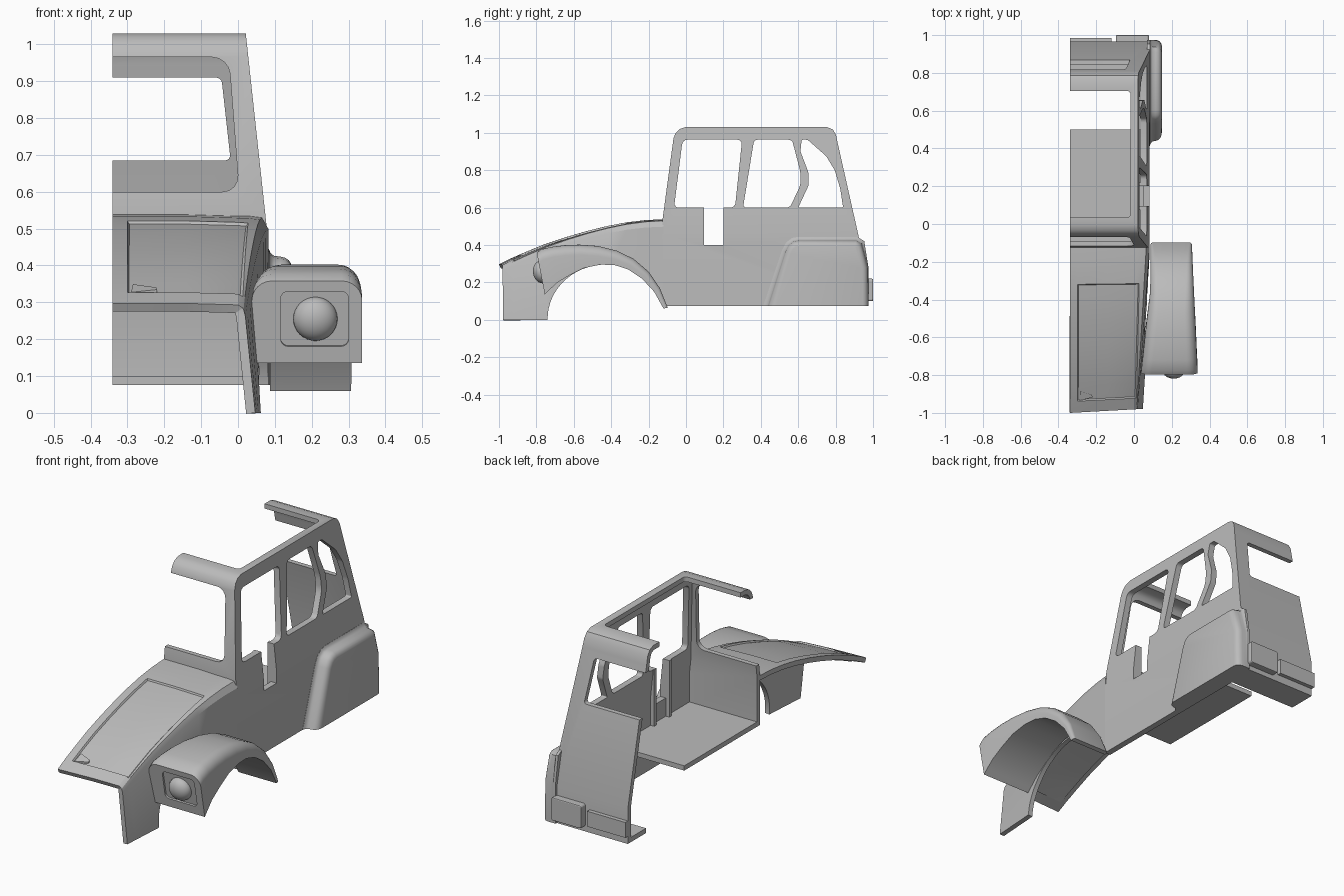
import bpy, bmesh, math
from mathutils import Vector

cube = bpy.data.objects.get("Cube")
if cube:
    bpy.data.objects.remove(cube)

paint = bpy.data.materials.new("body_grey")
paint.use_nodes = True
GREY = (0.5, 0.5, 0.5, 1)
paint.diffuse_color = GREY
paint.node_tree.nodes["Principled BSDF"].inputs["Base Color"].default_value = GREY
MID = -0.34          # centre plane of the half body
WALL = 0.025
SIDE_WALL = 0.033


def add(name, bm, fix=True):
    if fix:
        bmesh.ops.recalc_face_normals(bm, faces=bm.faces[:])
    mesh = bpy.data.meshes.new(name)
    bm.to_mesh(mesh)
    bm.free()
    mesh.materials.append(paint)
    ob = bpy.data.objects.new(name, mesh)
    bpy.context.collection.objects.link(ob)
    return ob


def activate(ob):
    bpy.ops.object.select_all(action='DESELECT')
    ob.select_set(True)
    bpy.context.view_layer.objects.active = ob


def modify(ob, kind, **settings):
    m = ob.modifiers.new(kind.lower(), kind)
    for key, value in settings.items():
        setattr(m, key, value)
    activate(ob)
    bpy.ops.object.modifier_apply(modifier=m.name)


def smooth(ob, angle=35):
    activate(ob)
    bpy.ops.object.shade_smooth_by_angle(angle=math.radians(angle))


def loft_mesh(rings):
    """Skin closed rings of equal length and cap both ends."""
    bm = bmesh.new()
    loops = [[bm.verts.new(p) for p in ring] for ring in rings]
    bm.faces.new(loops[0])
    bm.faces.new(loops[-1][::-1])
    for a, b in zip(loops, loops[1:]):
        for i in range(len(a)):
            j = (i + 1) % len(a)
            bm.faces.new((a[i], b[i], b[j], a[j]))
    bmesh.ops.recalc_face_normals(bm, faces=bm.faces[:])
    return bm


def prism_mesh(pts, axis, lo, hi, radius=0.0):
    """Extrude a 2D outline along an axis, optionally rounding its corners."""
    place = {'x': lambda p, d: (d, p[0], p[1]), 'y': lambda p, d: (p[0], d, p[1]),
             'z': lambda p, d: (p[0], p[1], d)}[axis]
    bm = loft_mesh([[place(p, d) for p in pts] for d in (lo, hi)])
    if radius:
        k = 'xyz'.index(axis)
        long_edges = [e for e in bm.edges if abs(e.verts[0].co[k] - e.verts[1].co[k]) > 1e-5]
        bmesh.ops.bevel(bm, geom=long_edges, offset=radius, segments=4, profile=0.5, affect='EDGES')
    return bm


def rect(a0, a1, b0, b1):
    return [(a0, b0), (a1, b0), (a1, b1), (a0, b1)]


def cut(ob, cutter):
    modify(ob, 'BOOLEAN', operation='DIFFERENCE', object=cutter, solver='EXACT')
    bpy.data.objects.remove(cutter)


def inset_outline(pts, t):
    """Move every side of a clockwise outline inwards by t."""
    out = []
    for i, p in enumerate(pts):
        p = Vector(p)
        a = (p - Vector(pts[i - 1])).normalized()
        b = (Vector(pts[(i + 1) % len(pts)]) - p).normalized()
        na, nb = Vector((a.y, -a.x)), Vector((b.y, -b.x))
        out.append(tuple(p + (na + nb) * (t / (1 + na.dot(nb)))))
    return out


# Cabin shell: upright below the belt, leaning inwards above it
outline = [(-.125, .075), (-.125, .54), (-.067, .97), (-.055, 1.0), (-.035, 1.02), (-.005, 1.03),
           (.755, 1.03), (.785, 1.018), (.802, .99), (.81, .95), (.965, .26), (.965, .075)]


def cabin_block(name, t, side, x0):
    bm = prism_mesh(inset_outline(outline, t), 'x', x0, 0.3)
    for (xa, za), (xb, zb) in (((.083, 0), (.083, .45)), ((.074, .54), (.021, 1.03))):
        normal = Vector((zb - za, 0, xa - xb)).normalized()
        bmesh.ops.bisect_plane(bm, geom=bm.verts[:] + bm.edges[:] + bm.faces[:],
                               plane_co=Vector((xa, 0, za)) - normal * side,
                               plane_no=normal, clear_outer=True)
        bmesh.ops.holes_fill(bm, edges=[e for e in bm.edges if e.is_boundary])
    return add(name, bm)


cabin = cabin_block("cabin_shell", 0, 0, MID)
cut(cabin, cabin_block("cabin_inside", WALL, SIDE_WALL, MID - 0.2))

side_windows = [
    [(-.064, .6), (-.018, .963), (.3, .963), (.262, .6)],
    [(.305, .6), (.364, .963), (.567, .963), (.612, .79), (.612, .72), (.555, .6)],
    [(.6, .6), (.656, .72), (.654, .79), (.612, .9), (.618, .963), (.65, .963),
     (.75, .875), (.795, .8), (.825, .7), (.84, .6)],
]
for pts, r in zip(side_windows, (.025, .018, .008)):
    cut(cabin, add("window_cutter", prism_mesh(pts, 'x', -.1, .2, r)))
openings = [
    (rect(.095, .2, .4, .65), 'x', 0, .2, 0),                                             # door slot
    ([(-.6, .6), (.003, .6), (-.025, .965), (-.6, .965)], 'y', -.3, .3, .045),            # windscreen
    ([(-.6, .685), (-.02, .685), (-.045, .91), (-.6, .91)], 'y', .6, 1.1, .015),          # rear window
    (rect(-.6, -.018, .035, .705), 'z', .9, 1.2, .02),                                    # roof
    (rect(-.6, .05, -.2, .815), 'z', 0, .28, 0),                                          # underside
]
for pts, axis, lo, hi, r in openings:
    cut(cabin, add("opening_cutter", prism_mesh(pts, axis, lo, hi, r)))
smooth(cabin)

# Raised floor, open behind
add("floor", prism_mesh(rect(MID, .07, -.124, .5), 'z', .28, .305))

# Guide ribs beside the door slot
for name, y in (("front_slot_rib", .075), ("rear_slot_rib", .2)):
    add(name, prism_mesh(rect(.03, .062, y, y + .02), 'z', .3, .6))

# Bonnet with its side skirt: one cross-section per station
top_line = [(-1.0, .297), (-.94, .327), (-.86, .362), (-.76, .403), (-.64, .443), (-.53, .475),
            (-.42, .502), (-.32, .521), (-.22, .533), (-.12, .538)]
bm = bmesh.new()
rows = []
for y, z in top_line:
    s = (y + 1) / .88
    foot = .047 + .036 * min(1, s * 1.5)
    section = [(MID, z), (-.3, z), (-.14, z), (.0, z - .004), (.012 + .02 * s, z - .012 + .008 * s),
               (.015 + .05 * s, z - .016 + .008 * s), (.02 + .063 * s, z - .035 - .005 * s), (foot, 0)]
    rows.append([bm.verts.new((px, y + .022 * (px - MID) / .4 * (1 - s), pz)) for px, pz in section])
panel = []
for i in range(len(rows) - 1):
    for j in range(len(rows[0]) - 1):
        f = bm.faces.new((rows[i][j], rows[i][j + 1], rows[i + 1][j + 1], rows[i + 1][j]))
        if j in (1, 2, 3) and 1 <= i <= 6:
            panel.append(f)
bm.normal_update()
bmesh.ops.inset_region(bm, faces=panel, thickness=.005, depth=-.008, use_even_offset=True)
bonnet = add("bonnet", bm, fix=False)
modify(bonnet, 'SOLIDIFY', thickness=WALL, offset=-1, use_even_offset=True)
arch = [(-.428 + .312 * math.cos(a), .005 + .291 * math.sin(a))
        for a in (math.tau * k / 64 for k in range(64))]
cut(bonnet, add("arch_cutter", prism_mesh(arch, 'x', -.2, .3)))
cut(bonnet, add("sill_cutter", prism_mesh(rect(-.45, .1, -.2, .075), 'x', -.2, .3)))
smooth(bonnet, 25)

# Small wedge-shaped badge plate on the bonnet
bm = prism_mesh([(-.29, -.935), (-.22, -.918), (-.222, -.905), (-.285, -.885)], 'z', 0, .008)
for v in bm.verts:
    v.co.z += .327 + (v.co.y + .94) * .44 - .01
add("bonnet_plate", bm)

# Front mudguard: round-shouldered sections between crown and underside
crown = [(-.798, .358), (-.775, .377), (-.72, .39), (-.65, .399), (-.57, .402), (-.47, .395),
         (-.37, .37), (-.28, .326), (-.2, .258), (-.14, .17), (-.098, .065)]
under = [(-.755, .135), (-.73, .16), (-.69, .198), (-.62, .24), (-.545, .277), (-.46, .295),
         (-.385, .294), (-.31, .27), (-.235, .22), (-.17, .15), (-.12, .06)]
rings = []
for c, u in zip(crown, under):
    c, u = Vector(c), Vector(u)
    s = (c.x + .8) / .7
    left, right = .037 + .05 * min(1, s * 1.5), .337 - .03 * s
    r = min(.055, (c - u).length * .6)
    down = (u - c).normalized()
    turns = [math.pi / 2 * k / 6 for k in range(7)]
    half = [(r * (1 - math.cos(a)), r * (1 - math.sin(a))) for a in turns]
    ring = [(left, 0, u)] + [(left + dx, 0, c + down * d) for dx, d in half]
    ring += [(right - dx, 0, c + down * d) for dx, d in half[::-1]] + [(right, 0, u)]
    rings.append([(x, p.x, p.y) for x, _, p in ring])
guard = add("front_mudguard", loft_mesh(rings))

# Headlamp recess and lens on the leaning front face
TILT = math.atan2(.045, .223)
recess = add("lamp_cutter", prism_mesh(rect(-.092, .092, -.076, .076), 'y', -.05, .01, .02))
recess.location = (.208, -.779, .255)
recess.rotation_euler.x = TILT
bpy.context.view_layer.update()
cut(guard, recess)
smooth(guard)
bm = bmesh.new()
bmesh.ops.create_uvsphere(bm, u_segments=32, v_segments=16, radius=.06)
lamp = add("headlamp", bm)
lamp.location = (.21, -.773, .255)
lamp.scale.y = .75
lamp.rotation_euler.x = TILT
smooth(lamp, 60)

# Rear wing: flared into the body, rounded at its outer rim
wing_line = [(.44, .075), (.532, .365), (.55, .4), (.575, .419), (.605, .424), (.91, .424),
             (.936, .408), (.972, .28), (.975, .075)]
layers = [(.07, -.02), (.084, -.02), (.088, -.01), (.098, -.002), (.115, 0), (.128, .003),
          (.138, .01), (.144, .019), (.147, .03)]
rings = []
for x, t in layers:
    shifted = inset_outline(wing_line, t)
    rings.append([(x, min(y, .975), .075 if base[1] < .08 else z)
                  for (y, z), base in zip(shifted, wing_line)])
smooth(add("rear_wing", loft_mesh(rings)))

# Tail lamp and number plate holder
tail = add("tail_lamp", prism_mesh(rect(-.095, .08, .1, .22), 'y', .95, 1.0, .012))
modify(tail, 'BEVEL', width=.005, segments=2, limit_method='ANGLE', angle_limit=.8)
add("plate_holder", prism_mesh(rect(MID, -.12, .115, .195), 'y', .95, .986))
